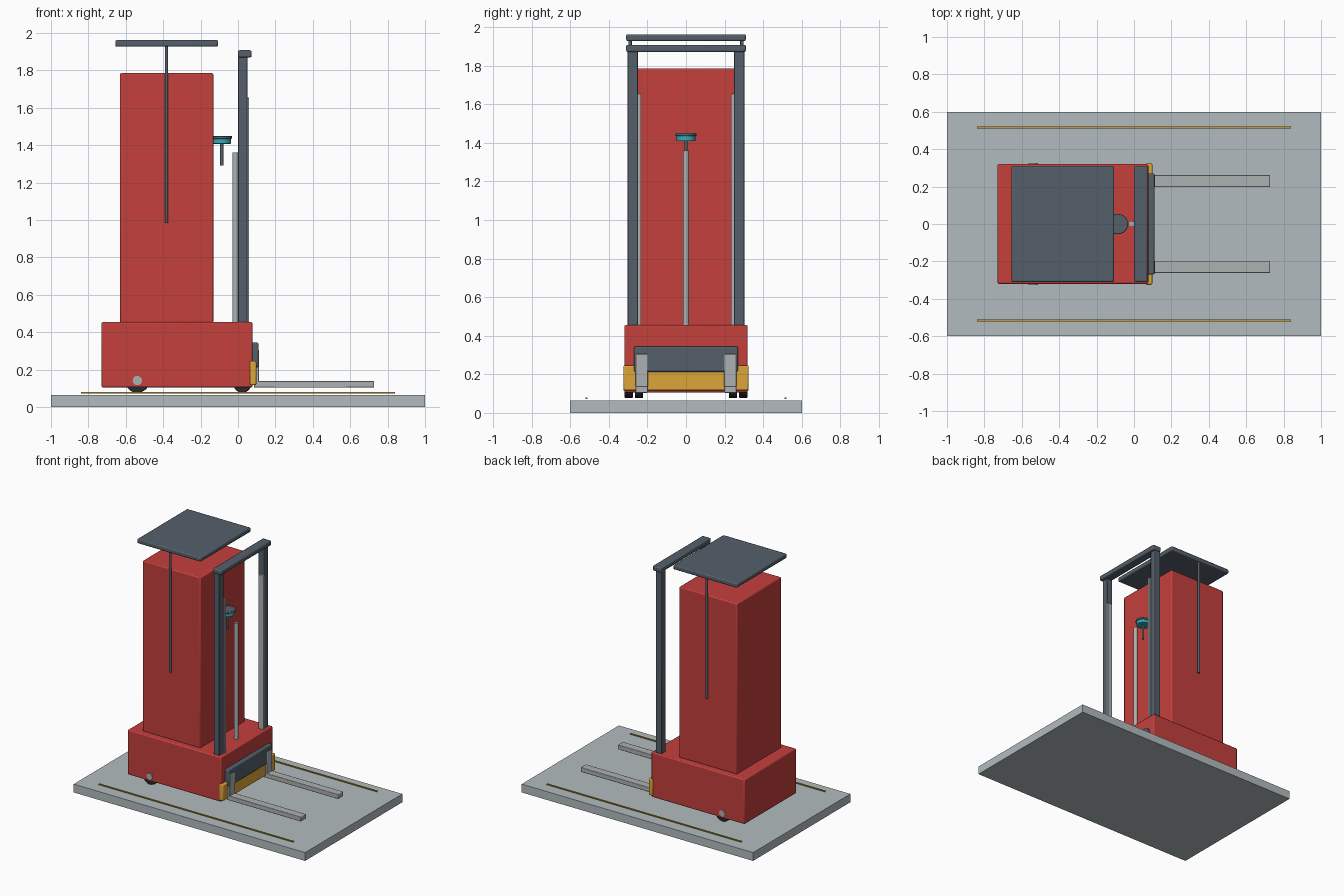
import bpy
from math import pi

if "Cube" in bpy.data.objects:
    bpy.data.objects.remove(bpy.data.objects["Cube"])


def material(name, rgb):
    m = bpy.data.materials.new(name)
    m.diffuse_color = (*rgb, 1)
    m.use_nodes = True
    m.node_tree.nodes["Principled BSDF"].inputs["Base Color"].default_value = m.diffuse_color
    return m


RED = material("red_paint", (0.55, 0.05, 0.045))
DARK = material("dark_steel", (0.09, 0.115, 0.145))
RUBBER = material("rubber", (0.02, 0.02, 0.022))
YELLOW = material("yellow_paint", (0.72, 0.38, 0.04))
LINE = material("floor_line", (0.55, 0.33, 0.03))
TEAL = material("teal", (0.03, 0.42, 0.5))
STEEL = material("light_steel", (0.42, 0.44, 0.45))
FLOOR = material("floor_grey", (0.45, 0.5, 0.52))


def finish(ob, name, mat, bevel):
    ob.name = name
    ob.data.materials.append(mat)
    if bevel:
        mod = ob.modifiers.new("bevel", 'BEVEL')
        mod.width, mod.segments, mod.limit_method = bevel, 2, 'ANGLE'
    bpy.ops.object.shade_smooth_by_angle()
    return ob


def box(name, x, y, z, mat, bevel=0.0):
    """Box from (min, max) ranges on each axis."""
    c = [(r[0] + r[1]) / 2 for r in (x, y, z)]
    bpy.ops.mesh.primitive_cube_add(size=1, location=c)
    ob = bpy.context.object
    ob.scale = [r[1] - r[0] for r in (x, y, z)]
    bpy.ops.object.transform_apply(location=False, rotation=False, scale=True)
    return finish(ob, name, mat, bevel)


def cyl(name, centre, r, length, mat, axis='Z', bevel=0.0, sides=32):
    rot = (pi / 2, 0, 0) if axis == 'Y' else (0, 0, 0)
    bpy.ops.mesh.primitive_cylinder_add(vertices=sides, radius=r, depth=length,
                                        location=centre, rotation=rot)
    return finish(bpy.context.object, name, mat, bevel)


# Floor slab
box("floor_slab", (-1, 1), (-0.6, 0.6), (0, 0.065), FLOOR)

# Chassis and tall body
box("chassis", (-0.73, 0.077), (-0.32, 0.32), (0.105, 0.455), RED, 0.008)
box("body_tower", (-0.632, -0.132), (-0.275, 0.275), (0.45, 1.785), RED, 0.008)

# Overhead guard, mast top beam, carriage and bumper
box("overhead_guard", (-0.656, -0.106), (-0.31, 0.31), (1.927, 1.962), DARK, 0.008)
box("mast_top_beam", (0, 0.073), (-0.31, 0.31), (1.87, 1.908), DARK, 0.008)
box("fork_carriage", (0.072, 0.11), (-0.27, 0.27), (0.213, 0.345), DARK, 0.008)
box("front_bumper", (0.062, 0.098), (-0.325, 0.325), (0.117, 0.246), YELLOW, 0.008)

# Lift piston
cyl("lift_piston", (-0.014, 0, 0.9), 0.016, 0.92, STEEL)

# Steering column, hub and rim
cyl("steering_column", (-0.087, 0, 1.355), 0.009, 0.125, DARK, sides=16)
cyl("steering_hub", (-0.087, 0, 1.423), 0.05, 0.03, TEAL, bevel=0.003)
cyl("steering_rim", (-0.087, 0, 1.442), 0.055, 0.016, DARK, bevel=0.004)

# Mirrored parts on both sides
for s, side in ((-1, "right"), (1, "left")):
    def span(a, b):
        return tuple(sorted((s * a, s * b)))

    box(f"floor_line_{side}", (-0.84, 0.84), span(0.511, 0.52), (0.072, 0.08), LINE)
    box(f"mast_rail_{side}", (0, 0.05), span(0.25, 0.302), (0.44, 1.88), DARK, 0.004)
    box(f"inner_rail_{side}", (0.015, 0.059), span(0.232, 0.252), (0.44, 1.655), STEEL, 0.002)
    cyl(f"guard_post_{side}", (-0.382, s * 0.29, 1.46), 0.009, 0.95, DARK, sides=16)
    box(f"fork_blade_{side}", (0.085, 0.727), span(0.198, 0.262), (0.104, 0.14), STEEL, 0.004)
    box(f"fork_shank_{side}", (0.085, 0.113), span(0.198, 0.262), (0.104, 0.306), STEEL, 0.004)
    cyl(f"rear_wheel_{side}", (-0.538, s * 0.297, 0.143), 0.066, 0.043, RUBBER, 'Y', 0.004)
    cyl(f"rear_hub_{side}", (-0.538, s * 0.31, 0.142), 0.025, 0.03, STEEL, 'Y')
    cyl(f"front_wheel_{side}", (0.023, s * 0.244, 0.125), 0.048, 0.043, RUBBER, 'Y', 0.004)
